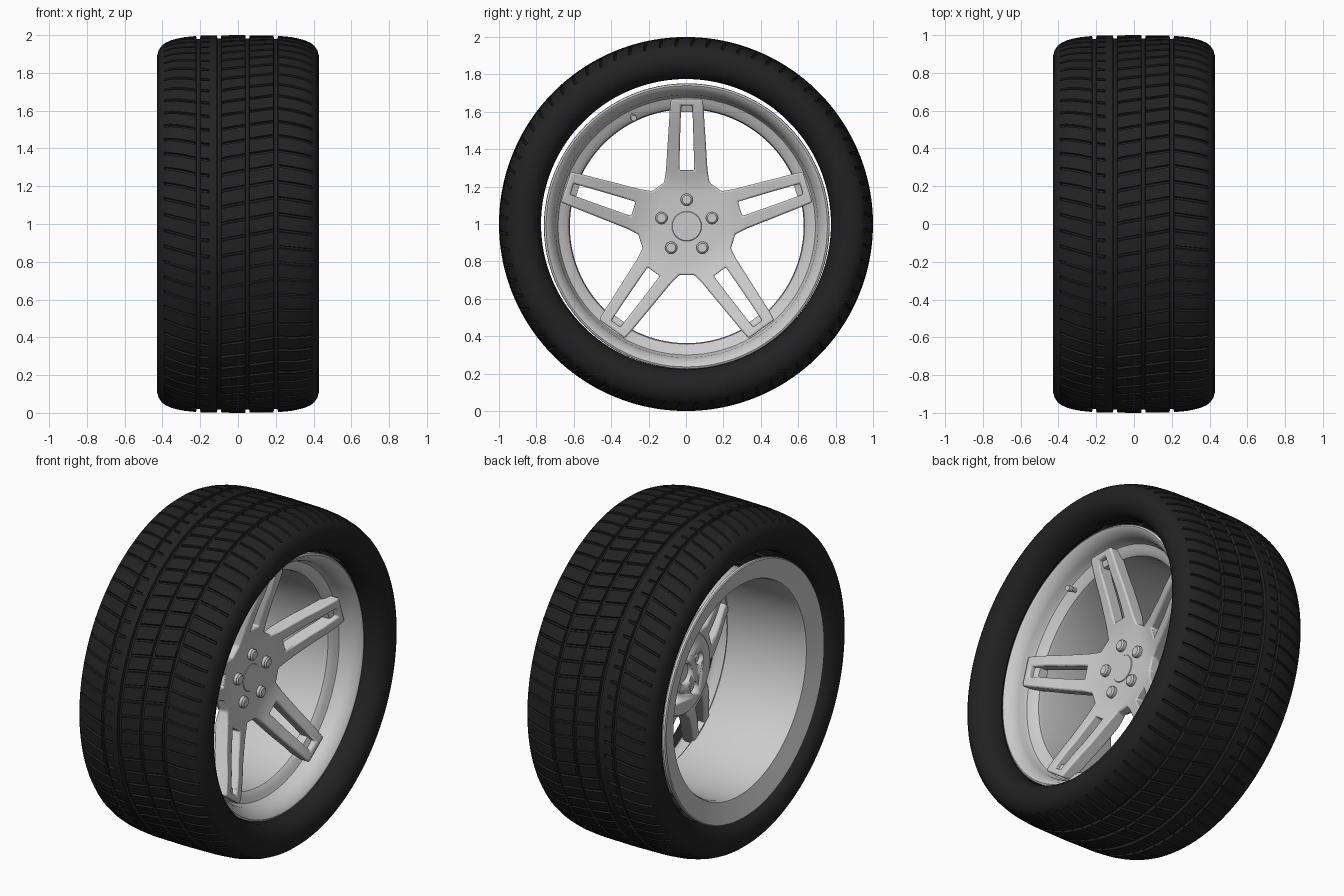
import bpy, bmesh, math
from mathutils import Matrix, Vector

if "Cube" in bpy.data.objects:
    bpy.data.objects.remove(bpy.data.objects["Cube"])

CY, CZ = 0.004, 0.988          # rim centre (sits slightly low in the tyre)
ANG = [math.radians(90 + 72 * k) for k in range(5)]


def finish(name, bm, angle=35, mat=None):
    bmesh.ops.recalc_face_normals(bm, faces=bm.faces)
    me = bpy.data.meshes.new(name)
    bm.to_mesh(me)
    bm.free()
    ob = bpy.data.objects.new(name, me)
    bpy.context.collection.objects.link(ob)
    if mat:
        me.materials.append(mat)
    bpy.ops.object.select_all(action='DESELECT')
    ob.select_set(True)
    bpy.context.view_layer.objects.active = ob
    bpy.ops.object.shade_smooth_by_angle(angle=math.radians(angle))
    return ob


def lathe(name, prof, n=96, closed=True, cy=CY, cz=CZ, angle=35):
    """Revolve (x, r) points about the wheel axis."""
    bm = bmesh.new()
    rings = [[bm.verts.new((x, cy + r * math.cos(2 * math.pi * i / n),
                            cz + r * math.sin(2 * math.pi * i / n)))
              for x, r in prof] for i in range(n)]
    m = len(prof)
    for i in range(n):
        a, b = rings[i], rings[(i + 1) % n]
        for j in range(m if closed else m - 1):
            k = (j + 1) % m
            bm.faces.new((a[j], a[k], b[k], b[j]))
    if not closed:
        bm.faces.new([r[0] for r in rings])
        bm.faces.new([r[-1] for r in rings])
    return finish(name, bm, angle)


def interp(table, x):
    if x <= table[0][0]:
        return table[0][1]
    for (a, fa), (b, fb) in zip(table, table[1:]):
        if x <= b:
            return fa + (fb - fa) * (x - a) / (b - a)
    return table[-1][1]


# Tyre: one grid whose columns and rows carry the tread grooves
rubber = bpy.data.materials.new("rubber")
rubber.diffuse_color = (0.016, 0.016, 0.016, 1)
rubber.use_nodes = True
rubber.node_tree.nodes["Principled BSDF"].inputs["Base Color"].default_value = rubber.diffuse_color
crown = [(0, 1.0), (0.2, 0.997), (0.28, 0.99), (0.34, 0.978), (0.38, 0.963), (0.405, 0.943)]
slant = [(-0.42, 0.055), (-0.21, 0), (-0.1, -0.012), (-0.08, 0), (0.2, 0.05), (0.43, 0.02)]
side = [(0.42, 0.92), (0.43, 0.885), (0.427, 0.85), (0.41, 0.815), (0.38, 0.79),
        (0.345, 0.777), (0.30, 0.775), (0.285, 0.785)]
ribs = [(-0.385, -0.222, True), (-0.198, -0.158, True), (-0.150, -0.112, False),
        (-0.088, 0.038, True), (0.062, 0.188, True), (0.212, 0.385, True)]
DEPTH = 0.017
cols = [(-x, r, False) for x, r in reversed(side)]
for x in (-0.405, -0.392):
    cols.append((x, interp(crown, -x), False))
for i, (a, b, lat) in enumerate(ribs):
    steps = 5
    for s in range(steps + 1):
        x = a + (b - a) * s / steps
        cols.append((x, interp(crown, abs(x)), lat))
    if i < len(ribs) - 1 and ribs[i + 1][0] - b > 0.015:
        for x in (b + 0.003, ribs[i + 1][0] - 0.003):
            cols.append((x, interp(crown, abs(x)) - DEPTH, False))
for x in (0.392, 0.405):
    cols.append((x, interp(crown, x), False))
cols += [(x, r, False) for x, r in side]
PITCH = 72
rows = [(k * 2 * math.pi / PITCH + o, g) for k in range(PITCH)
        for o, g in ((0, 1), (0.010, 1), (0.013, 0), (0.048, 0), (0.084, 0))]
bm = bmesh.new()
grid = []
for t, g in rows:
    line = []
    for x, r, lat in cols:
        th = t + interp(slant, x)
        rr = r - 0.012 if (g and lat) else r
        line.append(bm.verts.new((x, -rr * math.cos(th), 1 + rr * math.sin(th))))
    grid.append(line)
for i in range(len(grid)):
    a, b = grid[i], grid[(i + 1) % len(grid)]
    for j in range(len(cols) - 1):
        bm.faces.new((a[j], a[j + 1], b[j + 1], b[j]))
finish("tyre", bm, 30, rubber)

# Rim: closed cross-section with front lip, step, barrel and rear flange
lathe("rim", [(0.295, 0.764), (0.310, 0.762), (0.315, 0.752), (0.308, 0.738), (0.27, 0.712),
              (0.245, 0.702), (0.215, 0.698), (0.195, 0.688), (0.185, 0.668), (0.175, 0.645),
              (0.16, 0.630), (0.13, 0.625), (-0.35, 0.630), (-0.365, 0.637), (-0.40, 0.758),
              (-0.395, 0.764), (-0.38, 0.764), (-0.34, 0.70), (-0.30, 0.655), (0.12, 0.650),
              (0.17, 0.705), (0.27, 0.735)])

# Five split spokes and star-shaped hub
# stations: radius, half width, slot half width, front x
stations = [(0.17, 0.17 * math.tan(math.radians(36)), 0.045, 0.085),
            (0.234, 0.121, 0.043, 0.091), (0.30, 0.111, 0.040, 0.113), (0.38, 0.106, 0.038, 0.140),
            (0.46, 0.101, 0.036, 0.168), (0.55, 0.095, 0.033, 0.205), (0.645, 0.089, 0.030, 0.238),
            (0.68, 0.084, 0.028, 0.245)]


def place(r, w, x, a):
    return Vector((x, CY + r * math.cos(a) - w * math.sin(a),
                   CZ + r * math.sin(a) + w * math.cos(a)))


bm = bmesh.new()
shared, back = {}, {}


def vert(r, w, front, a):
    p = place(r, w, front, a)
    key = (round(p.x, 3), round(p.y, 3), round(p.z, 3))
    if key not in shared:
        v = bm.verts.new(p)
        shared[key] = v
        p2 = p.copy()
        p2.x = 0.03 if r < 0.26 else max(0.03, front - 0.085)
        back[v] = bm.verts.new(p2)
    return shared[key]


sectors = [[[vert(r, w, x, a) for w in (-W, -s, s, W)] for r, W, s, x in stations] for a in ANG]
centre = vert(0, 0, 0.085, 0)
front = []
for k, sec in enumerate(sectors):
    for j in range(3):
        front.append(bm.faces.new((centre, sec[0][j], sec[0][j + 1])))
    for i in range(len(sec) - 1):
        for j in range(3):
            if j == 1 and 2 <= i <= 5:
                continue                       # open slot
            front.append(bm.faces.new((sec[i][j], sec[i + 1][j], sec[i + 1][j + 1], sec[i][j + 1])))
    nxt = sectors[(k + 1) % 5]
    front.append(bm.faces.new((sec[0][3], sec[1][3], nxt[1][0])))
border = [e for e in bm.edges if len(e.link_faces) == 1]
for f in front:
    bm.faces.new([back[v] for v in reversed(f.verts)])
for e in border:
    u, v = e.verts
    bm.faces.new((u, v, back[v], back[u]))
spokes = finish("spokes", bm, 40)
bev = spokes.modifiers.new("bevel", 'BEVEL')
bev.width, bev.segments, bev.limit_method = 0.009, 2, 'ANGLE'
bev.angle_limit = math.radians(45)

# Recessed floor at the outer end of each slot
bm = bmesh.new()
for a in ANG:
    ends = [[bm.verts.new(place(r, w, x, a)) for r, w, x in
             ((rr, -0.034, xb), (rr, 0.034, xb), (rr, 0.034, xf), (rr, -0.034, xf))]
            for rr, xb, xf in ((0.612, 0.14, 0.195), (0.65, 0.153, 0.21))]
    bm.faces.new(ends[0])
    bm.faces.new(ends[1])
    for j in range(4):
        k = (j + 1) % 4
        bm.faces.new((ends[0][j], ends[0][k], ends[1][k], ends[1][j]))
finish("slot_floors", bm)


def rod(bm, p, axis, r1, r2, depth, n=20):
    """Cone or cylinder centred at p along an axis."""
    rot = Vector((0, 0, 1)).rotation_difference(Vector(axis)).to_matrix().to_4x4()
    bmesh.ops.create_cone(bm, cap_ends=True, segments=n, radius1=r1, radius2=r2, depth=depth,
                          matrix=Matrix.Translation(p) @ rot)


# Mounting plate behind the hub, with bolt holes and centre bore
plate = lathe("mounting_plate", [(0.0, 0.235), (0.008, 0.245), (0.05, 0.245)], 64, False)
bm = bmesh.new()
rod(bm, Vector((0, CY, CZ)), (1, 0, 0), 0.062, 0.062, 0.056, 32)
for a in ANG:
    rod(bm, place(0.142, 0, 0, a), (1, 0, 0), 0.036, 0.036, 0.056)
cutter = finish("plate_cutter", bm)
cutter.hide_render = True
cutter.hide_set(True)
cut = plate.modifiers.new("holes", 'BOOLEAN')
cut.operation, cut.object, cut.solver = 'DIFFERENCE', cutter, 'EXACT'

# Wheel bolts: collar plus chamfered head
bm = bmesh.new()
for a in ANG:
    rod(bm, place(0.142, 0, 0.088, a), (1, 0, 0), 0.034, 0.034, 0.03)
    rod(bm, place(0.142, 0, 0.107, a), (1, 0, 0), 0.032, 0.024, 0.008)
finish("wheel_bolts", bm)

# Centre cap with a fine edge
lathe("centre_cap", [(0.06, 0.08), (0.086, 0.08), (0.089, 0.077)], 48, False)

# Air valve
bm = bmesh.new()
p = Vector((0.20, -0.285, 1.575))
rod(bm, p, (1, 0.12, -0.2), 0.012, 0.012, 0.07, 12)
rod(bm, p + Vector((0.03, 0.004, -0.006)), (1, 0.12, -0.2), 0.018, 0.016, 0.03, 12)
finish("air_valve", bm)
